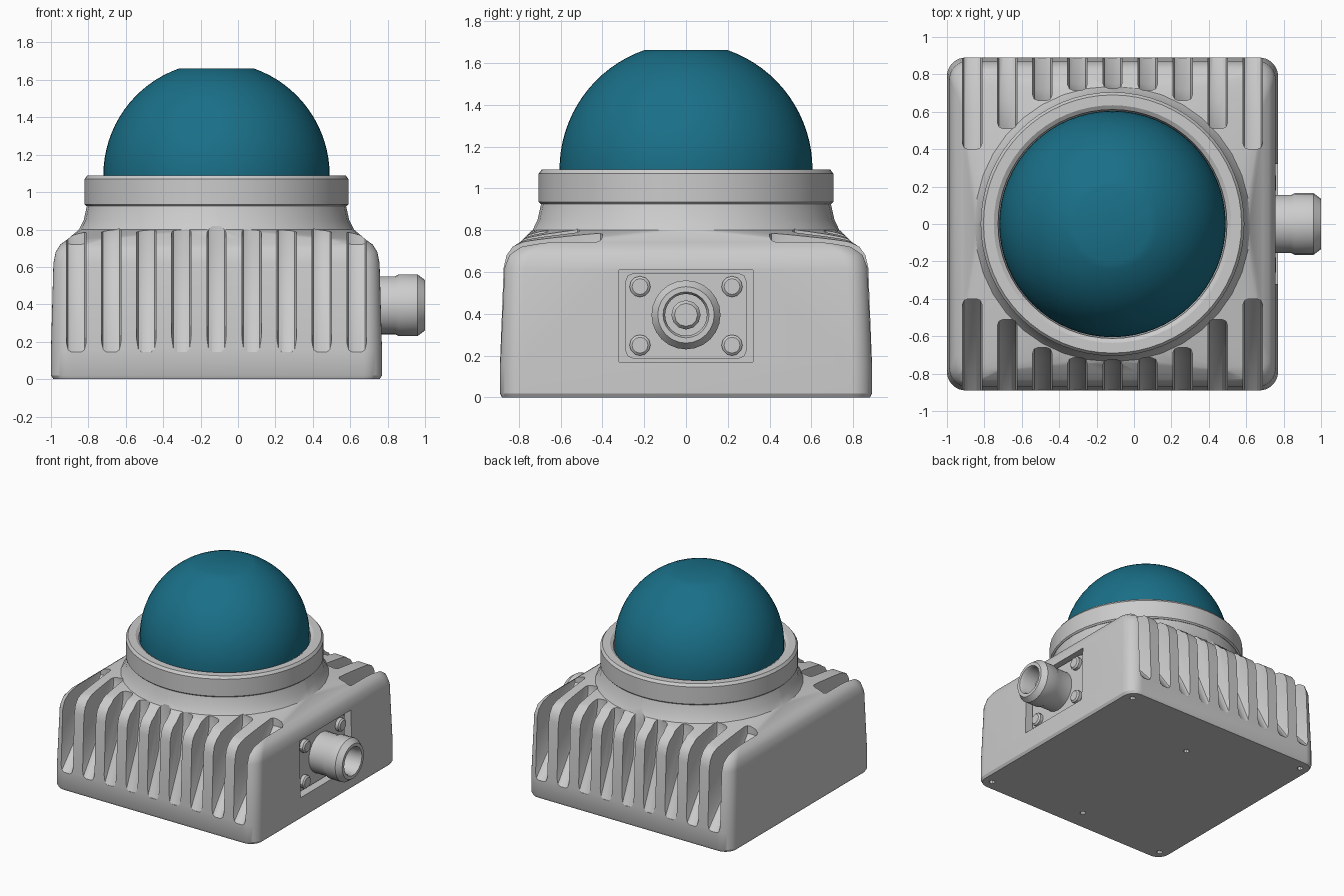
import bpy, bmesh, math
from mathutils import Matrix, Vector

if "Cube" in bpy.data.objects:
    bpy.data.objects.remove(bpy.data.objects["Cube"])

CX = -0.115  # centre of housing and dome along x


def finish(name, bm, angle=30):
    bmesh.ops.recalc_face_normals(bm, faces=bm.faces[:])
    me = bpy.data.meshes.new(name)
    bm.to_mesh(me)
    bm.free()
    ob = bpy.data.objects.new(name, me)
    bpy.context.collection.objects.link(ob)
    smooth(ob, angle)
    return ob


def smooth(ob, angle=30):
    bpy.ops.object.select_all(action='DESELECT')
    ob.select_set(True)
    bpy.context.view_layer.objects.active = ob
    bpy.ops.object.shade_smooth_by_angle(angle=math.radians(angle))


def loft(bm, rings, closed=False):
    """Skin equal-length rings; cap the ends unless the loop is closed."""
    vs = [[bm.verts.new(p) for p in r] for r in rings]
    n = len(vs[0])
    pairs = list(zip(vs, vs[1:])) + ([(vs[-1], vs[0])] if closed else [])
    for a, b in pairs:
        for i in range(n):
            j = (i + 1) % n
            bm.faces.new((a[i], a[j], b[j], b[i]))
    if not closed:
        bm.faces.new(vs[0][::-1])
        bm.faces.new(vs[-1])


def lathe(profile, n, axis='Z', origin=(0, 0, 0), closed=False):
    """Turn (radius, height) points round the z or x axis."""
    bm = bmesh.new()
    rings = []
    for r, h in profile:
        ring = []
        for i in range(n):
            t = 2 * math.pi * i / n
            a, b = r * math.cos(t), r * math.sin(t)
            p = (a, b, h) if axis == 'Z' else (h, a, b)
            ring.append(Vector(p) + Vector(origin))
        rings.append(ring)
    loft(bm, rings, closed)
    return bm


def rounded_rect(z, hx, hy, r, n=10):
    pts = []
    for k, (sx, sy) in enumerate(((1, 1), (-1, 1), (-1, -1), (1, -1))):
        for j in range(n):
            t = math.pi / 2 * (k + (j + 0.02) / (n - 0.96))
            pts.append((CX + sx * (hx - r) + r * math.cos(t),
                        sy * (hy - r) + r * math.sin(t), z))
    return pts


def add_box(bm, lo, hi):
    size = [b - a for a, b in zip(lo, hi)]
    mid = [(a + b) / 2 for a, b in zip(lo, hi)]
    bmesh.ops.create_cube(bm, size=1, matrix=Matrix.Translation(mid) @ Matrix.Diagonal((*size, 1)))


def cut(ob, cutter):
    mod = ob.modifiers.new("cut", 'BOOLEAN')
    mod.operation = 'DIFFERENCE'
    mod.solver = 'EXACT'
    mod.object = cutter
    cutter.hide_render = True
    bpy.context.view_layer.objects.active = ob
    bpy.ops.object.modifier_apply(modifier=mod.name)
    bpy.data.objects.remove(cutter)


# Housing: square base blending into a round neck
bm = bmesh.new()
loft(bm, [rounded_rect(*s) for s in (
    (0.0, 0.872, 0.88, 0.09), (0.02, 0.885, 0.89, 0.10), (0.15, 0.885, 0.89, 0.10),
    (0.62, 0.872, 0.872, 0.10), (0.68, 0.860, 0.858, 0.11), (0.72, 0.835, 0.83, 0.13),
    (0.745, 0.80, 0.79, 0.18), (0.80, 0.735, 0.735, 0.72),
    (0.85, 0.71, 0.71, 0.71), (0.94, 0.69, 0.69, 0.69))])
housing = finish("housing", bm)

# Cooling slots: sloping floor, then a steep back wall; deeper near the corners
bm = bmesh.new()
ends = {0: (0.75, 0.725), 1: (0.75, 0.715), 2: (0.72, 0.66), 3: (0.66, 0.51), 4: (0.60, 0.40)}
for k in range(-4, 5):
    mid, top = ends[abs(k)]
    x = CX + 0.1875 * k
    for s in (-1, 1):
        prof = [(1.0, 0.09), (0.888, 0.145), (mid, 0.46), (top, 0.72), (top, 0.91), (1.0, 0.91)]
        part = bmesh.new()
        loft(part, [[(x + d, s * y, z) for y, z in prof] for d in (-0.052, 0.052)])
        bmesh.ops.recalc_face_normals(part, faces=part.faces[:])
        # round the inner edges of the slot
        edges = [e for e in part.edges
                 if abs(e.verts[0].co.x - e.verts[1].co.x) < 1e-5
                 and all(abs(v.co.y) < 0.9 for v in e.verts)]
        bmesh.ops.bevel(part, geom=edges, offset=0.03, segments=2, profile=0.5, affect='EDGES')
        tmp = bpy.data.meshes.new("tmp")
        part.to_mesh(tmp)
        part.free()
        bm.from_mesh(tmp)
        bpy.data.meshes.remove(tmp)
cut(housing, finish("slot_cutter", bm))

# Socket recess on the right side and small screw holes underneath
bm = bmesh.new()
add_box(bm, (0.70, -0.32, 0.17), (0.9, 0.32, 0.61))
for x, y in [(CX + a * 0.8, b * 0.8) for a in (-1, 1) for b in (-1, 1)] + [(CX, 0.46), (CX, -0.72)]:
    bmesh.ops.create_cone(bm, cap_ends=True, segments=8, radius1=0.022, radius2=0.022,
                          depth=0.1, matrix=Matrix.Translation((x, y, 0)))
cut(housing, finish("recess_cutter", bm))
smooth(housing)

# Collar that clamps the dome
finish("collar", lathe([(0.66, 0.925), (0.695, 0.925), (0.705, 0.935), (0.705, 1.07),
                        (0.69, 1.09), (0.635, 1.09), (0.612, 1.075), (0.60, 0.95)],
                       64, origin=(CX, 0, 0), closed=True))

# Dome with a slightly flattened crown
R, ZC = 0.605, 1.09
arc = [(R, 0.98)]
for i in range(17):
    t = math.acos(0.2 / R) * i / 16
    arc.append((R * math.cos(t), ZC + R * math.sin(t)))
dome = finish("dome", lathe(arc, 64, origin=(CX, 0, 0)))
mat = bpy.data.materials.new("teal")
mat.diffuse_color = (0.01, 0.16, 0.245, 1)
mat.use_nodes = True
mat.node_tree.nodes["Principled BSDF"].inputs["Base Color"].default_value = mat.diffuse_color
dome.data.materials.append(mat)

# Connector flange with four screws
bm = bmesh.new()
add_box(bm, (0.69, -0.29, 0.185), (0.725, 0.29, 0.595))
bmesh.ops.bevel(bm, geom=[e for e in bm.edges if abs(e.verts[0].co.x - e.verts[1].co.x) > 0.01],
                offset=0.04, segments=2, profile=0.5, affect='EDGES')
finish("connector_flange", bm)
for y in (-0.22, 0.22):
    for z in (0.25, 0.53):
        finish("flange_screw", lathe([(0.05, 0.71), (0.05, 0.75), (0.038, 0.76)], 12,
                                     axis='X', origin=(0, y, z)))

# Hollow connector barrel
finish("connector_barrel", lathe([(0.155, 0.71), (0.155, 0.84), (0.165, 0.86), (0.165, 0.96),
                                  (0.135, 1.0), (0.11, 1.0), (0.10, 0.98), (0.10, 0.78),
                                  (0.02, 0.78), (0.02, 0.71)],
                                 24, axis='X', origin=(0, 0, 0.395), closed=True))
# Contact insert inside the barrel
finish("connector_insert", lathe([(0.07, 0.74), (0.07, 0.88), (0.055, 0.90)], 12,
                                 axis='X', origin=(0, 0, 0.395)))
